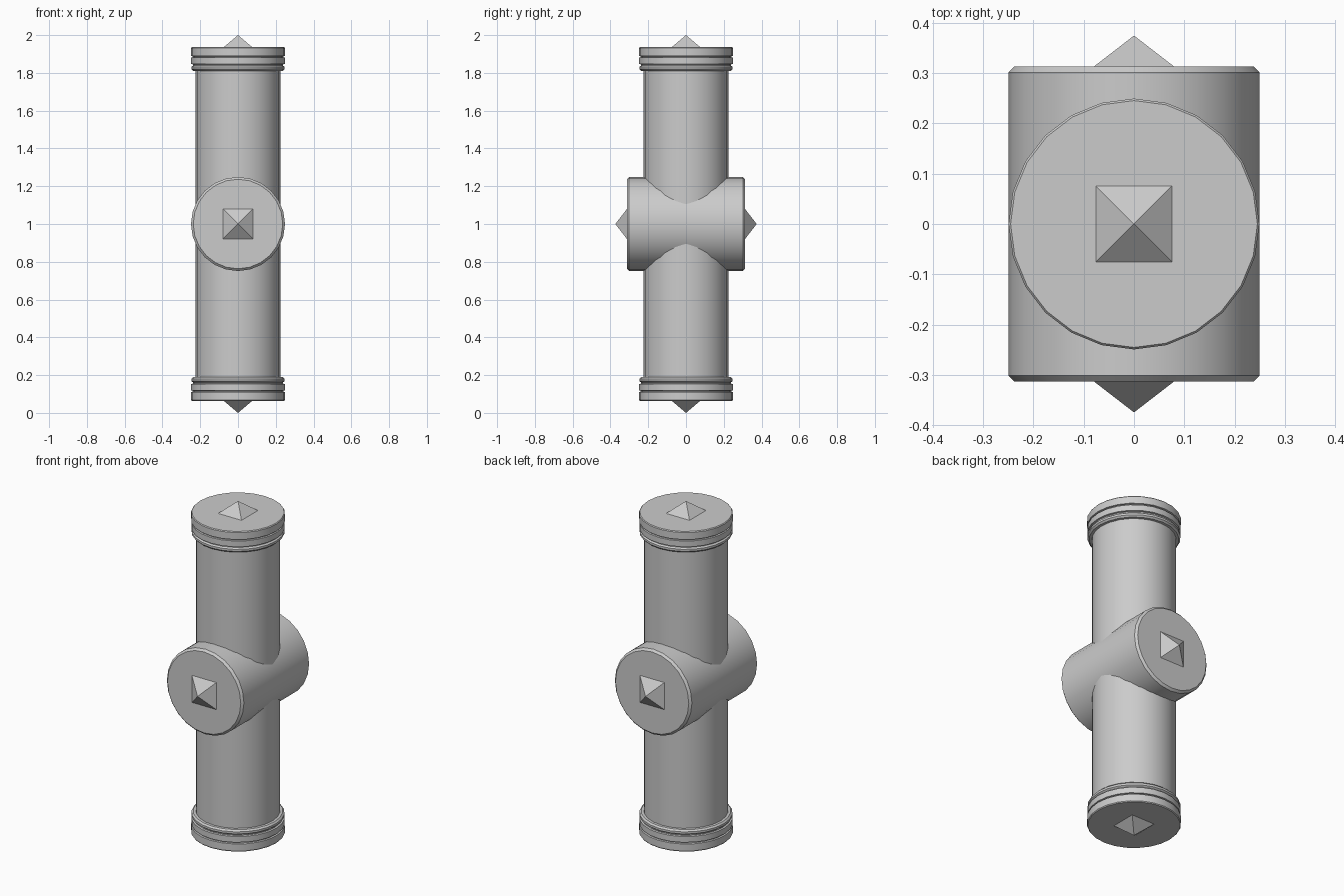
import bpy, math
from mathutils import Matrix

if "Cube" in bpy.data.objects:
    bpy.data.objects.remove(bpy.data.objects["Cube"])

SIDES = 24
MID = Matrix.Translation((0, 0, 1))


def make(name, verts, faces, matrix):
    mesh = bpy.data.meshes.new(name)
    mesh.from_pydata(verts, [], faces)
    ob = bpy.data.objects.new(name, mesh)
    bpy.context.collection.objects.link(ob)
    mesh.transform(matrix)
    mesh.update()
    return ob


def lathe(name, profile, matrix):
    """Spin (radius, height) points, listed bottom to top, about z and close both ends."""
    n = len(profile)
    verts = [(r * math.cos(a), r * math.sin(a), h) for r, h in profile
             for a in (math.tau * i / SIDES for i in range(SIDES))]
    faces = [(k * SIDES + i, k * SIDES + (i + 1) % SIDES,
              (k + 1) * SIDES + (i + 1) % SIDES, (k + 1) * SIDES + i)
             for k in range(n - 1) for i in range(SIDES)]
    faces += [tuple(reversed(range(SIDES))), tuple(range((n - 1) * SIDES, n * SIDES))]
    ob = make(name, verts, faces, matrix)
    bpy.ops.object.select_all(action='DESELECT')
    bpy.context.view_layer.objects.active = ob
    ob.select_set(True)
    bpy.ops.object.shade_smooth_by_angle(angle=math.radians(30))


def stud(name, base, tip, matrix):
    """Square pyramid pointing along local +z."""
    s = 0.083
    make(name, [(-s, -s, base), (s, -s, base), (s, s, base), (-s, s, base), (0, 0, tip)],
         [(3, 2, 1, 0), (0, 1, 4), (1, 2, 4), (2, 3, 4), (3, 0, 4)], matrix)


# Upright shaft
lathe("shaft", [(0.224, -0.9), (0.224, 0.9)], MID)

# Cross barrel with chamfered ends
lathe("cross_barrel", [(0.237, -0.313), (0.249, -0.301), (0.249, 0.301), (0.237, 0.313)],
      MID @ Matrix.Rotation(math.radians(90), 4, 'X'))

# End caps: bead, groove, band, groove, rim
cap = [(0.224, 0.81), (0.238, 0.811), (0.247, 0.82), (0.247, 0.832), (0.238, 0.839),
       (0.238, 0.845), (0.248, 0.847), (0.248, 0.881), (0.240, 0.883), (0.240, 0.888),
       (0.249, 0.890), (0.249, 0.931), (0.245, 0.936)]
for label, angle in (("top", 0), ("bottom", 180)):
    turn = MID @ Matrix.Rotation(math.radians(angle), 4, 'X')
    lathe(label + "_cap", cap, turn)
    stud(label + "_stud", 0.93, 1.0, turn)

# Studs on the barrel ends
for label, angle in (("front", 90), ("back", -90)):
    stud(label + "_stud", 0.31, 0.374, MID @ Matrix.Rotation(math.radians(angle), 4, 'X'))
